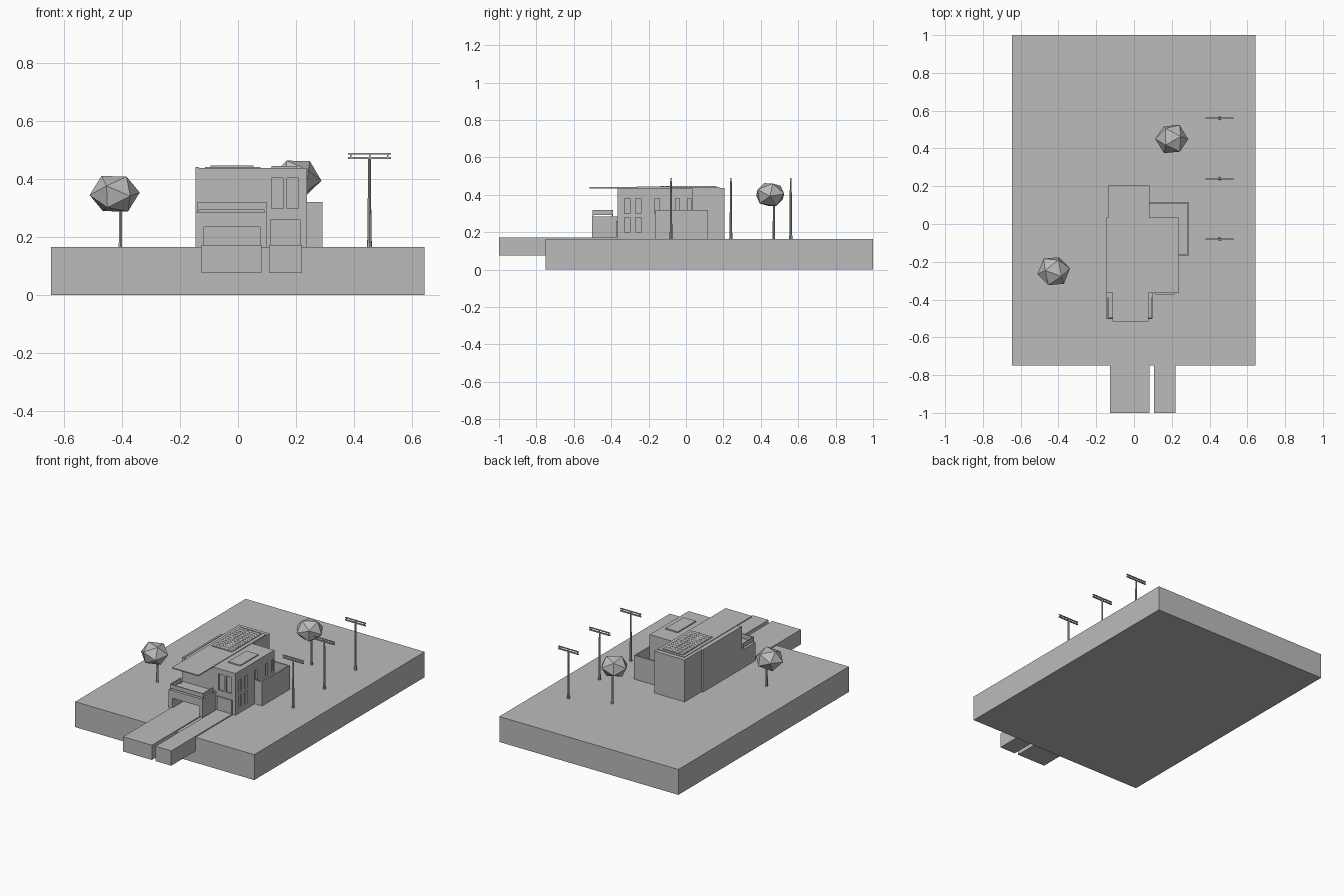
import bpy
from mathutils import Euler

if "Cube" in bpy.data.objects:
    bpy.data.objects.remove(bpy.data.objects["Cube"])

grey = bpy.data.materials.new("plain_grey")
grey.use_nodes = True
grey.diffuse_color = (0.5, 0.5, 0.5, 1)
grey.node_tree.nodes["Principled BSDF"].inputs["Base Color"].default_value = (0.5, 0.5, 0.5, 1)


def finish(name):
    obj = bpy.context.object
    obj.name = name
    obj.data.materials.append(grey)
    return obj


def box(name, x, y, z):
    """Box given by its (low, high) range on each axis."""
    bpy.ops.mesh.primitive_cube_add(size=1, location=[sum(r) / 2 for r in (x, y, z)])
    obj = finish(name)
    obj.scale = [r[1] - r[0] for r in (x, y, z)]
    return obj


def post(name, x, y, z, bottom, top, sides=8):
    bpy.ops.mesh.primitive_cone_add(vertices=sides, radius1=bottom, radius2=top,
                                    depth=z[1] - z[0], location=(x, y, sum(z) / 2))
    return finish(name)


def cut(target, x, y, z):
    cutter = box("opening_cutter", x, y, z)
    cutter.hide_render = True
    cutter.hide_viewport = True
    mod = target.modifiers.new("opening", 'BOOLEAN')
    mod.operation = 'DIFFERENCE'
    mod.solver = 'EXACT'
    mod.object = cutter


G = 0.165      # lawn level
ROOF = 0.437   # roof level

# Ground and paths
box("ground", (-0.645, 0.642), (-0.75, 1), (0, G))
box("driveway", (-0.126, 0.081), (-1, -0.37), (0.076, 0.172))
box("front_path", (0.107, 0.22), (-1, -0.36), (0.076, 0.172))

# Main block with side panel and overhanging roof
box("main_block", (-0.135, 0.081), (-0.363, 0.207), (G, ROOF))
box("side_panel", (-0.146, -0.134), (-0.365, 0.034), (G, 0.44))
box("overhang_roof", (-0.114, 0.077), (-0.517, 0.18), (0.434, 0.441))

# Wing with recessed windows
wing = box("side_wing", (0.08, 0.237), (-0.365, 0.034), (G, ROOF))
for x in ((0.115, 0.155), (0.168, 0.208)):
    cut(wing, x, (-0.4, -0.355), (0.297, 0.403))
for y in ((-0.33, -0.30), (-0.27, -0.24), (-0.168, -0.142), (-0.056, -0.035), (0.008, 0.028)):
    cut(wing, (0.227, 0.3), y, (0.30, 0.38))
for y in ((-0.33, -0.30), (-0.27, -0.24)):
    cut(wing, (0.227, 0.3), y, (0.20, 0.28))
box("front_door", (0.11, 0.215), (-0.374, -0.362), (0.17, 0.259))

# Garage with open front and a railing above it
garage = box("garage", (-0.146, 0.098), (-0.503, -0.36), (G, 0.284))
cut(garage, (-0.118, 0.075), (-0.6, -0.38), (0.1, 0.234))
box("front_railing", (-0.14, 0.098), (-0.5, -0.494), (0.293, 0.319))
for side, x in (("right", -0.14), ("left", 0.092)):
    box(side + "_railing", (x, x + 0.006), (-0.5, -0.39), (0.293, 0.319))
    for y in (-0.5, -0.396):
        box(side + "_railing_foot", (x, x + 0.006), (y, y + 0.006), (0.283, 0.295))

# Walled terrace beside the wing
box("terrace_outer_wall", (0.282, 0.291), (-0.167, 0.117), (G, 0.32))
box("terrace_front_wall", (0.235, 0.285), (-0.167, -0.158), (G, 0.32))
box("terrace_back_wall", (0.08, 0.285), (0.108, 0.117), (G, 0.32))
box("terrace_floor", (0.08, 0.285), (-0.16, 0.11), (G, 0.172))

# Roof fittings
box("roof_light", (0.115, 0.203), (-0.265, -0.08), (ROOF, 0.444))
box("solar_panel", (-0.094, 0.054), (-0.14, 0.165), (0.435, 0.445))
for row in range(12):
    for col in range(5):
        x, y = -0.09 + col * 0.028, -0.135 + row * 0.025
        box("solar_tile", (x, x + 0.025), (y, y + 0.021), (0.444, 0.446))

# Faceted trees
for x, y, z, trunk_x, trunk_y, turn in ((-0.425, -0.25, 0.348, -0.405, -0.25, 0.4),
                                        (0.2, 0.45, 0.401, 0.2, 0.47, 1.3)):
    post("tree_trunk", trunk_x, trunk_y, (G, z), 0.007, 0.005, 6)
    bpy.ops.mesh.primitive_ico_sphere_add(subdivisions=1, radius=1, location=(x, y, z))
    crown = finish("tree_crown")
    spin = Euler((0.5, 0.35, turn)).to_matrix()
    for v in crown.data.vertices:
        v.co = spin @ v.co
    crown.scale = (0.088, 0.085, 0.072)

# Street lamps
for y in (-0.08, 0.24, 0.56):
    post("lamp_base", 0.453, y, (G, 0.20), 0.009, 0.007)
    post("lamp_post", 0.453, y, (G, 0.472), 0.007, 0.005)
    for z in ((0.468, 0.475), (0.484, 0.489)):
        box("lamp_bar", (0.379, 0.527), (y - 0.004, y + 0.004), z)
    for x in (0.386, 0.451, 0.514):
        box("lamp_link", (x, x + 0.005), (y - 0.003, y + 0.003), (0.47, 0.487))
